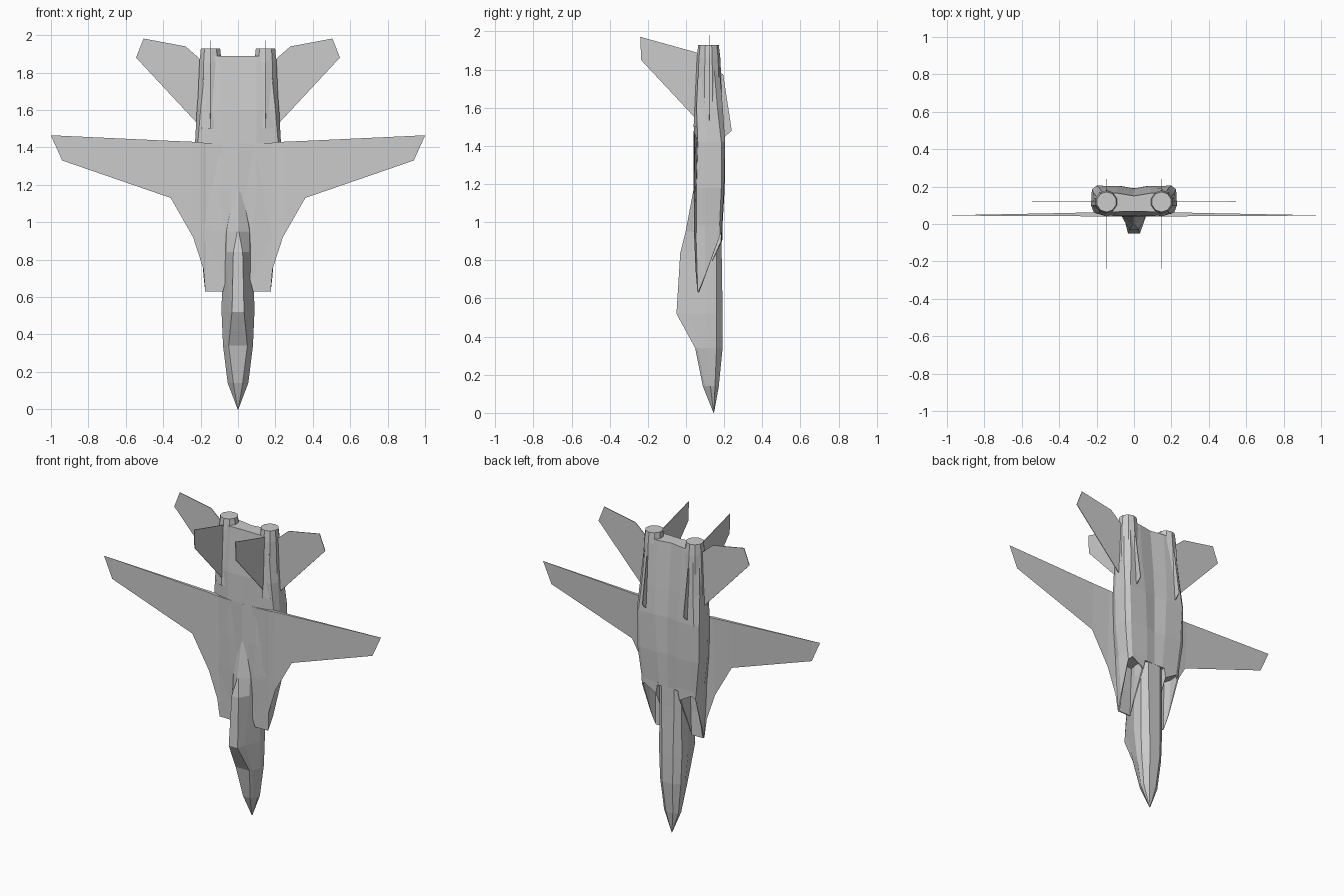
import bpy, bmesh


def make(name, bm):
    bmesh.ops.remove_doubles(bm, verts=bm.verts, dist=1e-5)
    bmesh.ops.recalc_face_normals(bm, faces=bm.faces)
    me = bpy.data.meshes.new(name)
    bm.to_mesh(me)
    bm.free()
    ob = bpy.data.objects.new(name, me)
    bpy.context.collection.objects.link(ob)
    return ob


def loft(name, rings, sx=1, caps=(True, True)):
    """Skin a row of closed rings; sx=-1 mirrors across x."""
    bm = bmesh.new()
    vs = [[bm.verts.new((sx * x, y, z)) for x, y, z in r] for r in rings]
    n = len(rings[0])
    for a, b in zip(vs, vs[1:]):
        for i in range(n):
            j = (i + 1) % n
            bm.faces.new((a[i], a[j], b[j], b[i]))
    for cap, ring in zip(caps, (vs[0], vs[-1])):
        if cap:
            bm.faces.new(ring)
    return make(name, bm)


def sym(z, half):
    """Full ring from a right-hand half profile."""
    left = [(-x, y) for x, y in reversed(half) if x > 0]
    return [(x, y, z) for x, y in list(half) + left]


def plate(name, pts, offset):
    """Thin fin from an outline and a thickness vector."""
    return loft(name, [[tuple(p[i] - offset[i] for i in range(3)) for p in pts],
                       [tuple(p[i] + offset[i] for i in range(3)) for p in pts]])


# Nose, canopy and spine
nose = [
    (0.00, [(.001, .144), (.001, .145), (.002, .145), (.002, .146), (.001, .147)]),
    (0.14, [(.025, .088), (.035, .10), (.055, .128), (.052, .152), (.025, .172)]),
    (0.34, [(.050, .048), (.06, .06), (.080, .12), (.075, .16), (.038, .192)]),
    (0.52, [(.032, -.05), (.045, .005), (.088, .105), (.082, .16), (.04, .192)]),
    (0.84, [(.025, -.03), (.060, .03), (.082, .10), (.080, .16), (.045, .187)]),
    (0.95, [(.004, -.002), (.06, .038), (.08, .10), (.08, .16), (.045, .187)]),
    (1.18, [(.003, .041), (.02, .046), (.06, .10), (.06, .15), (.03, .18)]),
]
loft("nose_and_canopy", [sym(z, h) for z, h in nose])

# Main body with a shallow belly channel
body = [
    (0.96, [(0, .045), (.08, .045), (.185, .052), (.20, .10), (.195, .175), (.17, .187), (.06, .19), (0, .187)]),
    (1.18, [(0, .040), (.10, .042), (.205, .055), (.225, .10), (.222, .185), (.19, .20), (.07, .203), (0, .19)]),
    (1.42, [(0, .040), (.10, .042), (.215, .062), (.23, .10), (.225, .185), (.20, .205), (.08, .203), (0, .19)]),
    (1.60, [(0, .045), (.10, .042), (.20, .055), (.22, .10), (.215, .165), (.185, .193), (.09, .19), (0, .178)]),
    (1.89, [(0, .068), (.10, .065), (.17, .068), (.195, .10), (.195, .14), (.17, .168), (.09, .165), (0, .15)]),
]
loft("main_body", [sym(z, h) for z, h in body])

for sx, side in ((1, "right"), (-1, "left")):
    # Raked intake: duct ring, slanted lip inner and outer, rear ring
    lip = [(.082, .062, .63), (.175, .062, .63), (.185, .10, .72), (.193, .178, .93),
           (.17, .19, .95), (.085, .19, .90), (.084, .10, .72)]
    rear = [(.06, .044, .98), (.187, .051, .98), (.203, .10, .98), (.198, .178, .98),
            (.17, .19, .98), (.07, .191, .98), (.07, .10, .98)]
    cx, cy = .135, .125
    shrink = lambda r: [(cx + (x - cx) * .9, cy + (y - cy) * .9, z) for x, y, z in r]
    loft("intake_" + side, [shrink(rear), shrink(lip), lip, rear], sx, (False, False))

    # Wing with root extension: x, leading z, trailing z, leading y, thickness
    span = [(0, .95, 1.42, .04, .024), (.08, .63, 1.422, .06, .024),
            (.175, .632, 1.424, .06, .024), (.185, .75, 1.425, .05, .023),
            (.24, .92, 1.43, .043, .021), (.36, 1.13, 1.435, .042, .017),
            (.94, 1.33, 1.462, .045, .003), (1.0, 1.463, 1.465, .046, .001)]
    loft("wing_" + side, [[(x, y, le), (x, .040 + .005 * x, te), (x, .040 + .005 * x + t, te)]
                          for x, le, te, y, t in span], sx)

    # Engine nozzle, ten flat sides
    bm = bmesh.new()
    bmesh.ops.create_cone(bm, cap_ends=True, segments=10, radius1=.078, radius2=.062, depth=.36)
    for v in bm.verts:
        v.co.z += 1.68
    top = max(bm.faces, key=lambda f: f.calc_center_median().z)
    ext = bmesh.ops.extrude_face_region(bm, geom=[top])
    bmesh.ops.delete(bm, geom=[top], context='FACES')
    for v in ext["geom"]:
        if isinstance(v, bmesh.types.BMVert):
            v.co.x *= .87
            v.co.y *= .87
            v.co.z = 1.93
    bmesh.ops.translate(bm, verts=bm.verts, vec=(sx * .147, .118, 0))
    make("nozzle_" + side, bm)

    # Tailplane, upright fin and belly strake
    tail = [(.17, 1.48), (.21, 1.52), (.545, 1.88), (.505, 1.982), (.28, 1.94), (.20, 1.87), (.17, 1.87)]
    plate("tailplane_" + side, [(sx * x, .122, z) for x, z in tail], (0, .002, 0))
    fin = [(.08, 1.52), (.04, 1.555), (-.235, 1.85), (-.24, 1.972), (.055, 1.89), (.08, 1.88)]
    plate("tail_fin_" + side, [(sx * .149, y, z) for y, z in fin], (.002, 0, 0))
    strake = [(.17, 1.43), (.20, 1.445), (.24, 1.48), (.195, 1.775), (.15, 1.80)]
    plate("belly_strake_" + side, [(sx * .149, y, z) for y, z in strake], (.002, 0, 0))
